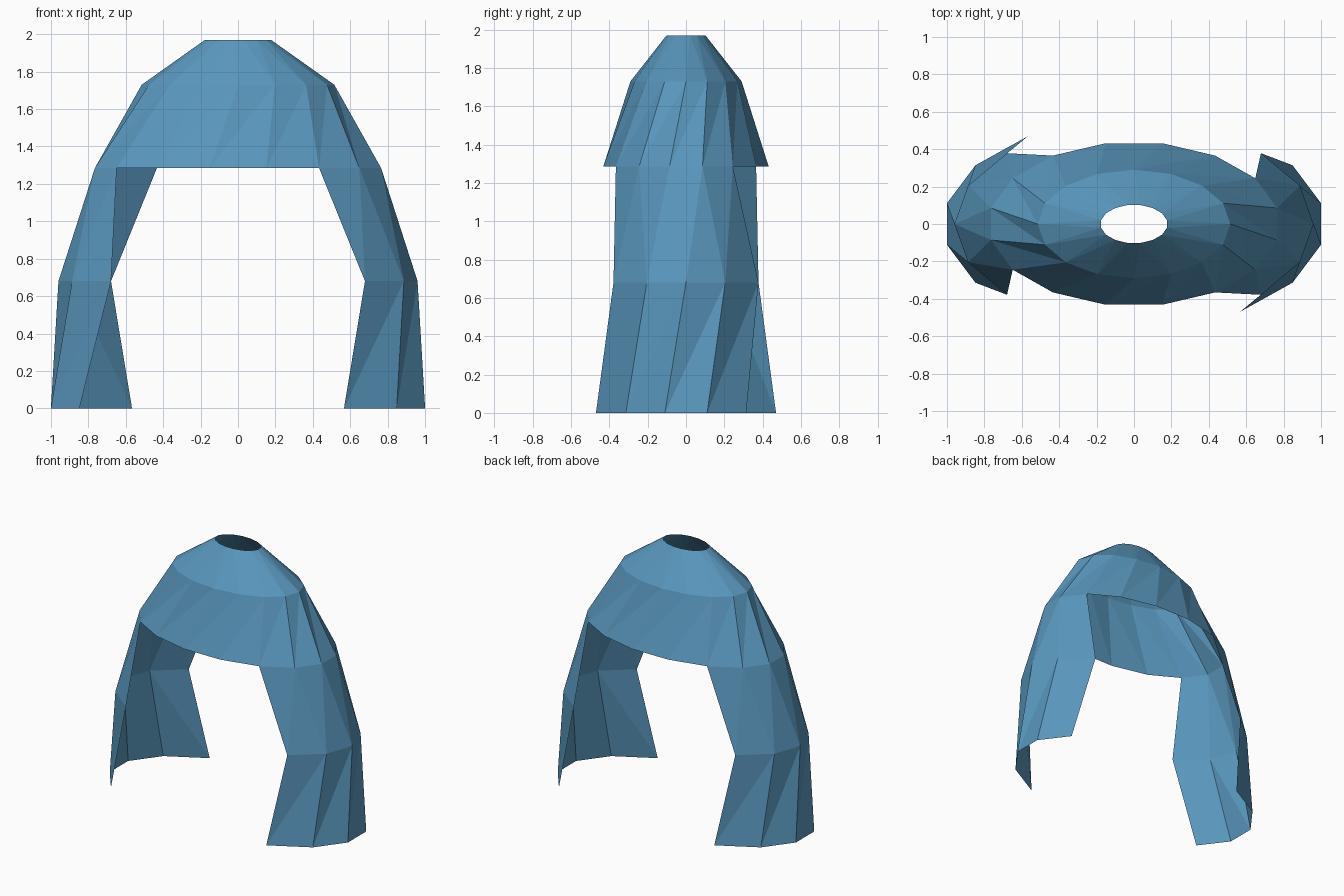
import bpy
import math

if "Cube" in bpy.data.objects:
    bpy.data.objects.remove(bpy.data.objects["Cube"])

SIDES = 16
STEP = 2 * math.pi / SIDES

# Elliptical rings from ground to top: height, x radius, y radius, turn in steps
RINGS = [
    (0.00, 1.02, 0.565, -0.5),
    (0.68, 0.96, 0.535, 0.0),
    (1.285, 0.78, 0.44, -0.5),
    (1.73, 0.515, 0.29, 0.0),
    (1.97, 0.18, 0.103, -0.5),
]

blue = bpy.data.materials.new("steel blue")
blue.diffuse_color = (0.10, 0.31, 0.51, 1)
blue.use_nodes = True
blue.node_tree.nodes["Principled BSDF"].inputs["Base Color"].default_value = blue.diffuse_color


def ring_point(ring, k):
    z, rx, ry, turn = ring
    a = (k + turn) * STEP
    return (rx * math.cos(a), ry * math.sin(a), z)


def shell(name, rings, first, count):
    """Faceted sheet over the given rings, spanning count panels from first."""
    closed = count == SIDES
    cols = count if closed else count + 1
    verts = [ring_point(r, first + i) for r in rings for i in range(cols)]
    faces = []
    for t in range(len(rings) - 1):
        for i in range(count):
            j = (i + 1) % cols
            a, b = t * cols + i, t * cols + j
            c, d = b + cols, a + cols
            faces += [(a, b, c), (a, c, d)]
    mesh = bpy.data.meshes.new(name)
    mesh.from_pydata(verts, [], faces)
    mesh.materials.append(blue)
    obj = bpy.data.objects.new(name, mesh)
    bpy.context.collection.objects.link(obj)
    return obj


# Upper dome with an open top
shell("dome", RINGS[2:], 0, SIDES)

# Two curved side walls, half a turn apart
shell("right_wall", RINGS[:3], -2, 4)
shell("left_wall", RINGS[:3], -2 + SIDES // 2, 4)
